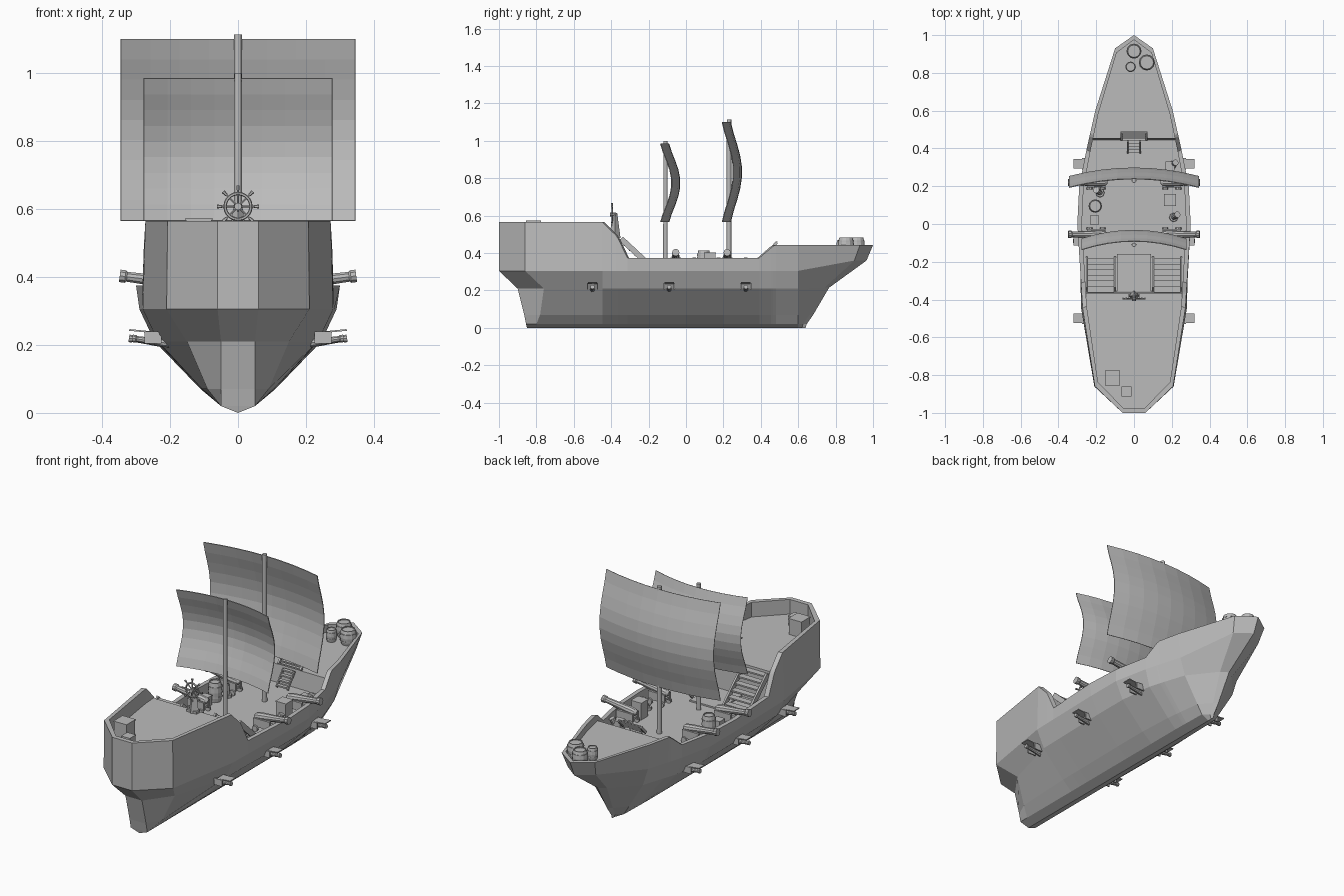
import bpy, bmesh, math
from mathutils import Vector, Matrix

if "Cube" in bpy.data.objects:
    bpy.data.objects.remove(bpy.data.objects["Cube"])

grey = bpy.data.materials.new("plain grey")
grey.use_nodes = True
grey.diffuse_color = (0.5, 0.5, 0.5, 1)
grey.node_tree.nodes["Principled BSDF"].inputs["Base Color"].default_value = grey.diffuse_color


def finish(name, bm):
    bmesh.ops.recalc_face_normals(bm, faces=bm.faces)
    mesh = bpy.data.meshes.new(name)
    bm.to_mesh(mesh)
    bm.free()
    mesh.materials.append(grey)
    obj = bpy.data.objects.new(name, mesh)
    bpy.context.collection.objects.link(obj)
    return obj


def box(name, centre, size, tilt=0, axis='X'):
    bm = bmesh.new()
    matrix = Matrix.Translation(centre) @ Matrix.Rotation(tilt, 4, axis) @ Matrix.Diagonal((*size, 1))
    bmesh.ops.create_cube(bm, size=1, matrix=matrix)
    return finish(name, bm)


def tube(name, start, end, r1, r2, sides=10):
    a, b = Vector(start), Vector(end)
    turn = (b - a).to_track_quat('Z', 'Y').to_matrix().to_4x4()
    bm = bmesh.new()
    bmesh.ops.create_cone(bm, cap_ends=True, segments=sides, radius1=r1, radius2=r2,
                          depth=(b - a).length, matrix=Matrix.Translation((a + b) / 2) @ turn)
    return finish(name, bm)


def lathe(name, profile, matrix, sides=12):
    # Solid of revolution from (radius, height) pairs
    bm = bmesh.new()
    rings = [[bm.verts.new(matrix @ Vector((r * math.cos(k * math.tau / sides),
                                            r * math.sin(k * math.tau / sides), h)))
              for k in range(sides)] for r, h in profile]
    for low, high in zip(rings, rings[1:]):
        for k in range(sides):
            j = (k + 1) % sides
            bm.faces.new((low[k], low[j], high[j], high[k]))
    bm.faces.new(rings[0])
    bm.faces.new(rings[-1])
    return finish(name, bm)


def lerp(keys, values, t):
    for k in range(len(keys) - 1):
        if t <= keys[k + 1]:
            f = (t - keys[k]) / (keys[k + 1] - keys[k])
            return values[k] + f * (values[k + 1] - values[k])
    return values[-1]


# Hull: half outlines at several heights, lofted and mirrored
KEYS = [-1, -.86, -.45, 0, .2, .4, .6, .93, 1]
STATIONS = [-1, -.86, -.446, -.375, -.365, -.313, 0, .2, .393, .455, .465, .48, .6, .93, 1]
LEVELS = [  # height amidships, height at bow, half widths, stern y pair, bow y pair
    (0, 0, [0] * 9, (-.85, -.8), (.62, .64)),
    (.02, .02, [.05] * 6 + [.045, .01, 0], (-.855, -.8), (.625, .645)),
    (.07, .07, [.05, .09, .105, .11, .11, .1, .075, .02, 0], (-.865, -.78), (.66, .68)),
    (.21, .215, [.05, .15, .235, .245, .245, .225, .16, .04, 0], (-.9, -.76), (.74, .765)),
    (.305, .36, [.06, .21, .28, .29, .29, .25, .19, .085, 0], (-1, -.86), (.9, .965)),
]
TOP_WIDTH = [.06, .207, .272, .3, .29, .25, .205, .1, 0]
RAIL_Y, RAIL_Z = [-1, -.446, -.37, -.313, .393, .473, 1], [.565, .565, .49, .375, .375, .443, .443]


def deck_height(t):
    return .485 if t < -.37 else (.31 if t < .46 else .405)


def hull_rings():
    for z, z_bow, widths, stern, bow in LEVELS:
        ys = [*stern, *KEYS[2:7], *bow]
        zs = [z] * 7 + [z_bow] * 2
        yield [(lerp(KEYS, widths, t), lerp(KEYS, ys, t), lerp(KEYS, zs, t)) for t in STATIONS]
    for shrink, height in ((1, None), (.92, None), (.92, deck_height)):
        yield [(lerp(KEYS, TOP_WIDTH, t) * shrink, t * (.975 if shrink < 1 else 1),
                height(t) if height else lerp(RAIL_Y, RAIL_Z, t)) for t in STATIONS]


bm = bmesh.new()
loops = []
for ring in hull_rings():
    right = [bm.verts.new(p) for p in ring]
    left = [bm.verts.new((-x, y, z)) for x, y, z in ring]
    loops.append(right + left[::-1])
for low, high in zip(loops, loops[1:]):
    for k in range(len(low)):
        j = (k + 1) % len(low)
        bm.faces.new((low[k], low[j], high[j], high[k]))
inner = loops[-1]
for k in range(len(STATIONS) - 1):
    bm.faces.new((inner[k], inner[k + 1], inner[-k - 2], inner[-k - 1]))
bmesh.ops.remove_doubles(bm, verts=bm.verts, dist=.0001)
finish("hull", bm)


# Masts and billowing sails
def sail(name, half, bottom, top, edge_y, cols=8, rows=9):
    bm = bmesh.new()
    grid = []
    for r in range(rows + 1):
        v = r / rows
        belly = .06 * math.sin(math.pi * v) ** 1.3
        grid.append([bm.verts.new((half * u, edge_y + belly + .045 * (1 - u * u), bottom + v * (top - bottom)))
                     for u in (2 * c / cols - 1 for c in range(cols + 1))])
    for r in range(rows):
        for c in range(cols):
            bm.faces.new((grid[r][c], grid[r][c + 1], grid[r + 1][c + 1], grid[r + 1][c]))
    obj = finish(name, bm)
    obj.modifiers.new("thickness", 'SOLIDIFY').thickness = .004


sail("aft_sail", .278, .565, .985, -.135)
sail("fore_sail", .345, .565, 1.1, .195)
tube("aft_mast", (0, -.11, .3), (0, -.11, .998), .012, .011, 12)
tube("fore_mast", (0, .23, .3), (0, .23, 1.113), .013, .012, 12)

# Guns
GUN = [(.008, -.012), (.018, 0), (.02, .03), (.016, .1), (.014, .16), (.018, .165), (.018, .18), (.01, .18)]


def gun(name, side, x, y, z, scale, rise):
    direction = Vector((side, 0, rise)).to_track_quat('Z', 'Y').to_matrix().to_4x4()
    lathe(name, GUN, Matrix.Translation((side * x, y, z)) @ direction @ Matrix.Scale(scale, 4), 10)


for side, label in ((1, "left"), (-1, "right")):
    for y in (-.055, .22):
        gun(f"{label}_deck_gun", side, .155, y, .378, 1.08, .13)
        for dy in (-.022, .022):
            box(f"{label}_carriage_cheek", (side * .2, y + dy, .355), (.1, .012, .045))
            for dx in (-.035, .035):
                tube(f"{label}_carriage_wheel", (side * .2 + dx, y + dy * 1.2, .325),
                     (side * .2 + dx, y + dy * 1.7, .325), .016, .016)
        box(f"{label}_carriage_bed", (side * .2, y, .345), (.09, .04, .012))
    for y in (-.5, -.09, .32):
        shift = -.005 if y == -.09 else .005
        gun(f"{label}_hull_gun", side, .2 - shift, y, .203, .65, .14)
        box(f"{label}_port_lid", (side * .28, y, .24), (.08, .05, .005), -side * .1, 'Y')
        for dy in (-.027, .027):
            box(f"{label}_port_frame", (side * .25, y + dy, .222), (.05, .007, .035))

    # Stairs up to the stern deck
    for k in range(6):
        box(f"{label}_stair_tread", (side * .175, -.2 - k * .029, .335 + k * .027), (.14, .035, .008))
    for x in (.1, .25):
        box(f"{label}_stair_stringer", (side * x, -.265, .4), (.01, .225, .03), -.75)
box("deck_hatch", (0, -.26, .313), (.18, .2, .01))


# Steering wheel on a tapered stand
hub = Vector((0, -.395, .607))
bpy.ops.mesh.primitive_torus_add(location=hub, rotation=(math.pi / 2, 0, 0), major_radius=.038,
                                 minor_radius=.005, major_segments=20, minor_segments=6)
rim = bpy.context.object
rim.name = "steering_wheel_rim"
rim.data.materials.append(grey)
tube("steering_wheel_hub", hub + Vector((0, -.012, 0)), hub + Vector((0, .02, 0)), .011, .011)
for k in range(8):
    ray = Vector((math.cos(k * math.pi / 4), 0, math.sin(k * math.pi / 4)))
    tube("wheel_spoke", hub, hub + ray * .05, .003, .003, 6)
    tube("wheel_handle", hub + ray * .047, hub + ray * .062, .004, .006, 6)
tube("wheel_stand", (0, -.38, .48), (0, -.38, .615), .03, .012, 4)
box("wheel_stand_foot", (0, -.385, .49), (.06, .03, .014))

# Steps and slatted rail at the bow deck
for k in range(4):
    box("bow_step", (0, .385 + k * .016, .33 + k * .022), (.06, .02, .008))
for x in (-.033, .033):
    box("bow_step_side", (x, .41, .36), (.006, .1, .015), .92)
for k in range(5):
    box("bow_slat", (0, .445 + k * .01, .415 + k * .011), (.13, .008, .007))
for x in (-.067, .067):
    box("bow_slat_post", (x, .465, .435), (.01, .06, .014), .83)


# Barrels and crates
def barrel(x, y, z, radius, height):
    profile = [(.82, 0), (.95, .25), (1, .5), (.95, .75), (.82, 1), (.7, 1), (.7, .94)]
    lathe("barrel", [(r * radius, h * height) for r, h in profile], Matrix.Translation((x, y, z)))
    for level in (.22, .72):
        tube("barrel_hoop", (x, y, z + level * height), (x, y, z + (level + .07) * height),
             radius, radius, 12)


def crate(x, y, z, size, height):
    box("crate", (x, y, z + height / 2), (size, size, height))
    box("crate_lid", (x, y, z + height), (size * 1.06, size * 1.06, .006))


barrel(0, .915, .405, .04, .078)
barrel(.068, .855, .405, .043, .078)
barrel(-.018, .832, .405, .028, .065)
barrel(-.205, .095, .31, .036, .105)
crate(-.115, -.815, .485, .075, .085)
crate(-.04, -.888, .485, .05, .05)
crate(-.21, .02, .31, .045, .05)
crate(.19, .128, .31, .06, .09)
crate(.19, .308, .31, .045, .05)

# Small loose mortars on the deck
for x, y, lean in ((.21, .035, .02), (-.18, .165, -.02), (.2, .31, .02)):
    tube("mortar_base", (x, y, .31), (x, y, .325), .024, .022, 8)
    tube("mortar_barrel", (x, y, .32), (x + lean, y + .015, .37), .014, .017, 10)
